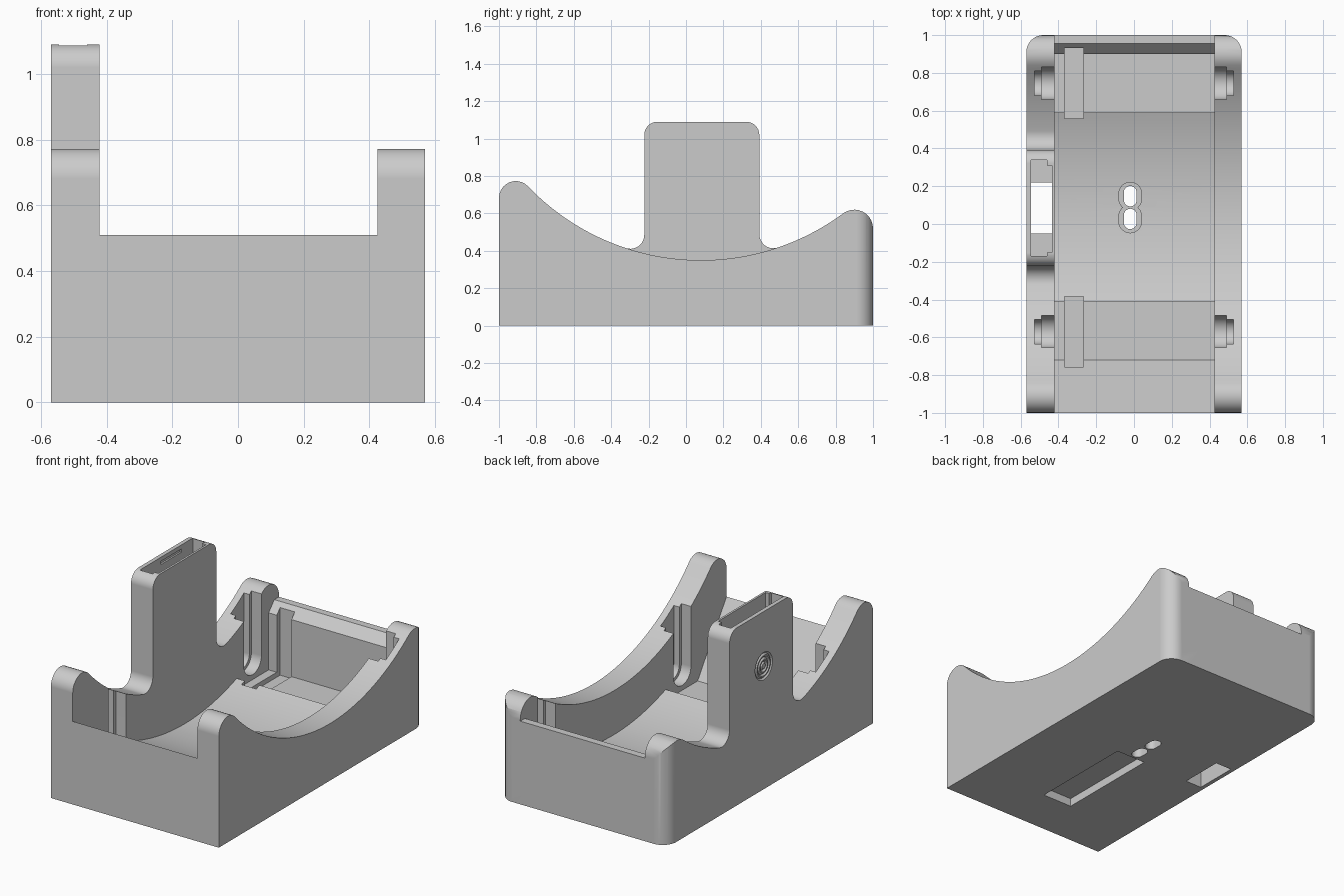
import bpy, bmesh, math
from math import radians, degrees, atan2, sqrt, cos, sin

cube = bpy.data.objects.get("Cube")
if cube:
    bpy.data.objects.remove(cube, do_unlink=True)

mat = bpy.data.materials.new("plain grey")
mat.use_nodes = True
GREY = (0.6, 0.6, 0.6, 1)
mat.diffuse_color = GREY
mat.node_tree.nodes["Principled BSDF"].inputs["Base Color"].default_value = GREY


def arc(cy, cz, r, a0, a1, n=10):
    """Points along an arc, angles in degrees."""
    return [(cy + r * cos(radians(a0 + (a1 - a0) * i / n)),
             cz + r * sin(radians(a0 + (a1 - a0) * i / n))) for i in range(n + 1)]


def prism(name, pts, lo, hi, axis="x"):
    """Extrude a (y, z) outline along x, or an (x, y) outline along z."""
    bm = bmesh.new()
    put = (lambda p, t: (t, *p)) if axis == "x" else (lambda p, t: (*p, t))
    face = bm.faces.new([bm.verts.new(put(p, lo)) for p in pts])
    side = bmesh.ops.extrude_face_region(bm, geom=[face])
    for v in side["geom"]:
        if isinstance(v, bmesh.types.BMVert):
            v.co["xyz".index(axis)] = hi
    bmesh.ops.recalc_face_normals(bm, faces=bm.faces)
    mesh = bpy.data.meshes.new(name)
    bm.to_mesh(mesh)
    bm.free()
    obj = bpy.data.objects.new(name, mesh)
    bpy.context.collection.objects.link(obj)
    return obj


def box(x0, x1, y0, y1, z0, z1):
    return prism("cutter", [(x0, y0), (x1, y0), (x1, y1), (x0, y1)], z0, z1, "z")


def cut(target, cutter, op="DIFFERENCE"):
    mod = target.modifiers.new("cut", "BOOLEAN")
    mod.operation, mod.solver, mod.object = op, "EXACT", cutter
    bpy.context.view_layer.objects.active = target
    bpy.ops.object.modifier_apply(modifier=mod.name)
    bpy.data.objects.remove(cutter, do_unlink=True)


# Cradle curve shared by both side walls
CY, CZ, R = 0.08, 1.63, 1.28


def tangent(cy, r, outside):
    """Height of a circle touching the cradle curve, and the contact angle."""
    dist = R + r if outside else R - r
    cz = CZ - sqrt(dist ** 2 - (cy - CY) ** 2)
    return cz, degrees(atan2(cz - CZ, cy - CY))


bz, ba = tangent(0.9, 0.1, True)
fz, fa = tangent(-0.91, 0.09, True)
rz, ra = tangent(0.467, 0.075, False)
lz, la = tangent(-0.298, 0.075, False)

# Side outline with rounded ends and the tower
outline = [(-1, 0), (1, 0)]
outline += arc(0.9, bz, 0.1, 0, ba + 180)
outline += arc(CY, CZ, R, ba, ra, 16)[1:]
outline += arc(0.467, rz, 0.075, ra, -180)[1:]
outline += arc(0.322, 1.02, 0.07, 0, 90, 8)
outline += arc(-0.153, 1.02, 0.07, 90, 180, 8)
outline += arc(-0.298, lz, 0.075, 0, la)
outline += arc(CY, CZ, R, la, fa, 20)[1:]
outline += arc(-0.91, fz, 0.09, fa + 180, 180)[1:]
body = prism("holder_body", outline, -0.57, 0.57)

# Remove the tower from the left wall
cut(body, prism("cutter", arc(CY, CZ, R, la, ra, 24) + [(0.467, 1.4), (-0.298, 1.4)], 0.3, 0.8))

# Central channel: sloped front, roller pockets, curved floor, chamfered back rim
POCKET = 0.1
half = degrees(math.asin(0.5 / 1.5))
channel = [(-1.1, 0.51), (-1, 0.51), (-0.72, POCKET), (-0.41, POCKET)]
channel += arc(0.09, 1.58, 1.5, -90 - half, -90 + half, 20)
channel += [(0.59, POCKET), (0.9, POCKET), (0.9, 0.45), (0.955, 0.51), (1.1, 0.51), (1.1, 2), (-1.1, 2)]
cut(body, prism("cutter", channel, -0.422, 0.425))

# Rounded back corners
plan = [(-0.57, -1.1), (0.57, -1.1)] + arc(0.48, 0.91, 0.09, 0, 90) + arc(-0.48, 0.91, 0.09, 90, 180)
plan = [(x * 1.0001, y) for x, y in plan]
cut(body, prism("cutter", plan, -0.1, 1.5, "z"), "INTERSECT")

# Roller grooves and stepped axle slots
for y in (0.745, -0.57):
    cut(body, box(-0.367, -0.267, y - 0.187, y + 0.187, 0.07, 1.2))
    for r, depth in ((0.085, 0.49), (0.065, 0.527)):
        slot = arc(y, 0.215, r, 180, 360, 14) + [(y + r, 1.2), (y - r, 1.2)]
        for s in (-1, 1):
            cut(body, prism("cutter", slot, s * 0.4, s * depth))

# Hollow tower with a narrower opening through the base
cut(body, box(-0.545, -0.46, -0.17, 0.34, 0.3, 1.3))
cut(body, box(-0.47, -0.435, -0.15, 0.31, 0.3, 1.3))
cut(body, box(-0.545, -0.435, -0.05, 0.22, -0.1, 0.5))

# Thin catch groove inside the tower mouth
cut(body, box(-0.555, -0.53, 0.03, 0.23, 1.045, 1.065))

# Recess under the base
cut(body, box(-0.11, 0.09, -0.7, -0.04, -0.1, 0.05))


def oval(y, r, straight):
    return arc(-0.02, y + straight, r, 0, 180, 12) + arc(-0.02, y - straight, r, 180, 360, 12)


# Twin oval holes with a shallow recess around them
for y in (0.147, 0.027):
    cut(body, prism("cutter", oval(y, 0.06, 0.014), 0.06, 0.3, "z"))
for y in (0.147, 0.027):
    cut(body, prism("cutter", oval(y, 0.034, 0.02), -0.1, 0.3, "z"))

# Concentric grooves on the tower's outer face
for r in (0.025, 0.05, 0.075):
    bpy.ops.mesh.primitive_torus_add(location=(-0.57, 0.06, 0.755), rotation=(0, radians(90), 0),
                                     major_radius=r, minor_radius=0.009,
                                     major_segments=32, minor_segments=4)
    cut(body, bpy.context.object)

# Finish
body.data.materials.clear()
body.data.materials.append(mat)
for poly in body.data.polygons:
    poly.material_index = 0
bpy.ops.object.select_all(action="DESELECT")
body.select_set(True)
bpy.context.view_layer.objects.active = body
bpy.ops.object.shade_smooth_by_angle(angle=radians(30))
smooth = body.modifiers.new("clean_normals", "WEIGHTED_NORMAL")
smooth.keep_sharp = True
